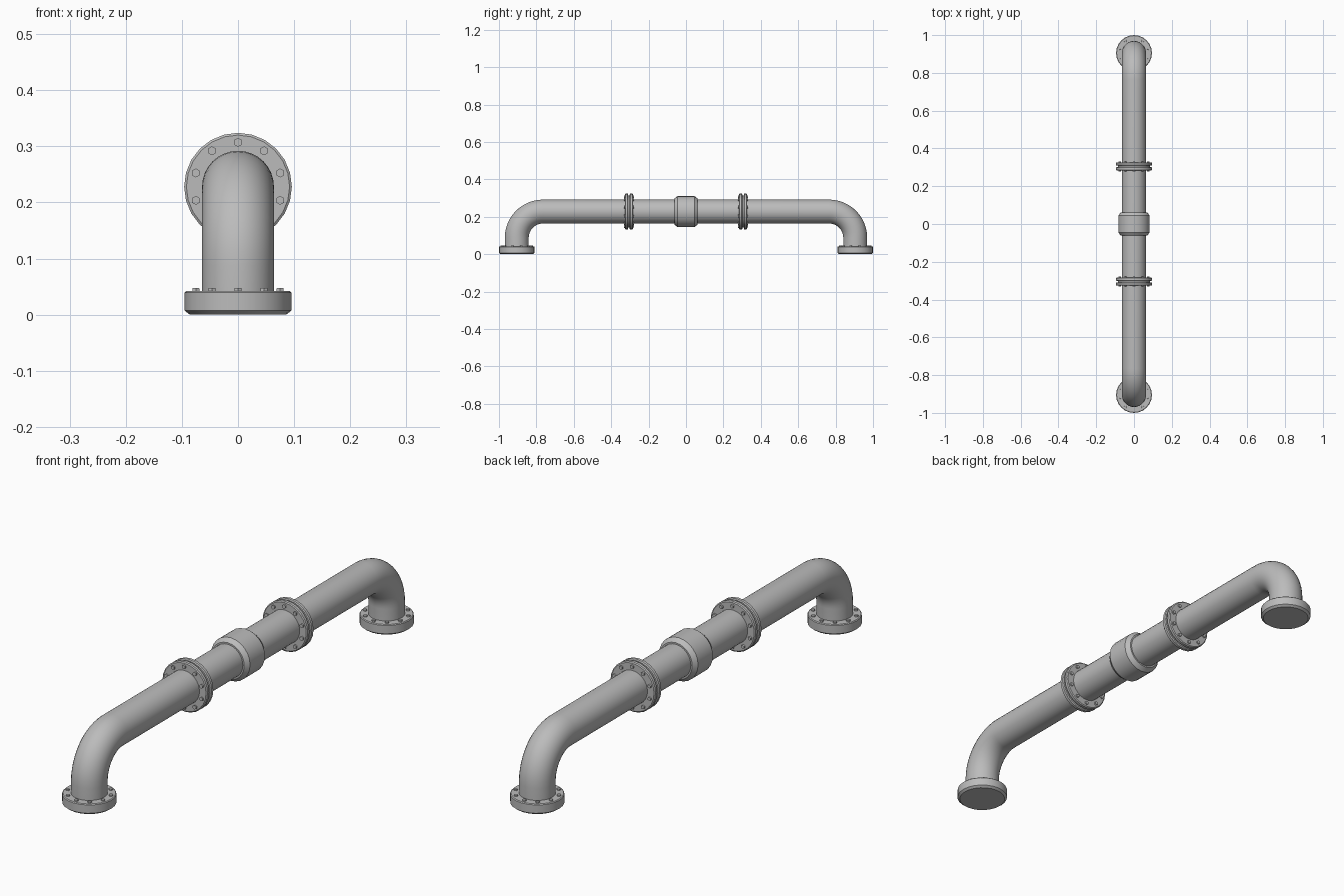
import bpy, bmesh
from math import sin, cos, pi, radians
from mathutils import Vector, Matrix

cube = bpy.data.objects.get("Cube")
if cube:
    bpy.data.objects.remove(cube, do_unlink=True)

AXIS_Z, PIPE_R, END_Y, BEND_R = 0.228, 0.064, 0.905, 0.14
FLANGE_R, BOLT_RING, BOLTS = 0.096, 0.079, 10

steel = bpy.data.materials.new("grey steel")
steel.use_nodes = True
colour = (0.5, 0.5, 0.5, 1)
steel.diffuse_color = colour
steel.node_tree.nodes["Principled BSDF"].inputs["Base Color"].default_value = colour


def finish(name, bm, matrix=Matrix()):
    bm.transform(matrix)
    bmesh.ops.recalc_face_normals(bm, faces=bm.faces)
    mesh = bpy.data.meshes.new(name)
    bm.to_mesh(mesh)
    bm.free()
    mesh.materials.append(steel)
    obj = bpy.data.objects.new(name, mesh)
    bpy.context.collection.objects.link(obj)
    bpy.ops.object.select_all(action="DESELECT")
    obj.select_set(True)
    bpy.context.view_layer.objects.active = obj
    bpy.ops.object.shade_smooth_by_angle(angle=radians(32))
    return obj


def skin(bm, rings):
    """Join successive rings of vertices and cap both ends."""
    n = len(rings[0])
    for a, b in zip(rings, rings[1:]):
        for i in range(n):
            j = (i + 1) % n
            bm.faces.new((a[i], a[j], b[j], b[i]))
    bm.faces.new(rings[0])
    bm.faces.new(rings[-1])


def lathe(name, profile, matrix, sides=24):
    """Turn (radius, height) points about local z."""
    bm = bmesh.new()
    rings = [[bm.verts.new((r * sin(2 * pi * i / sides), r * cos(2 * pi * i / sides), h))
              for i in range(sides)] for r, h in profile]
    skin(bm, rings)
    return finish(name, bm, matrix)


def bolt_ring(name, height, matrix):
    """Hexagonal bolt heads standing on a flange face at the given local height."""
    bm = bmesh.new()
    for i in range(BOLTS):
        a = 2 * pi * i / BOLTS
        place = Matrix.Translation((BOLT_RING * sin(a), BOLT_RING * cos(a), height))
        bmesh.ops.create_cone(bm, cap_ends=True, segments=6, radius1=0.008, radius2=0.007,
                              depth=0.012, matrix=place)
    return finish(name, bm, matrix)


# Main pipe with an elbow down at each end
half = [(END_Y, 0.03)]
for k in range(13):
    a = pi / 2 * k / 12
    half.append((END_Y - BEND_R + BEND_R * cos(a), AXIS_Z - BEND_R + BEND_R * sin(a)))
path = half + [(-y, z) for y, z in reversed(half)]
bm = bmesh.new()
rings = []
for k, (y, z) in enumerate(path):
    y0, z0 = path[max(k - 1, 0)]
    y1, z1 = path[min(k + 1, len(path) - 1)]
    if k in (0, len(path) - 1):
        tangent = Vector((0, 0, 1))
    elif k in (1, len(path) - 2):
        tangent = Vector((0, 0, 1 if k == 1 else -1))
    elif k in (len(half) - 1, len(half)):
        tangent = Vector((0, -1, 0))
    else:
        tangent = Vector((0, y1 - y0, z1 - z0)).normalized()
    if k == len(path) - 1:
        tangent = -tangent
    side = Vector((1, 0, 0))
    up = side.cross(tangent)
    rings.append([bm.verts.new(Vector((0, y, z)) + PIPE_R * (side * cos(t) + up * sin(t)))
                  for t in (2 * pi * i / 32 for i in range(32))])
skin(bm, rings)
finish("main_pipe", bm)

# Local z turned to lie along the pipe
along = Matrix.Rotation(-pi / 2, 4, "X")

for label, s in (("front", -1), ("back", 1)):
    # Foot flange with bevelled underside
    foot = Matrix.Translation((0, s * END_Y, 0))
    lathe(label + "_foot_flange",
          [(0.086, 0), (0.095, 0.007), (0.095, 0.039), (0.092, 0.042)], foot)
    bolt_ring(label + "_foot_bolts", 0.041, foot)

    # Bolted joint: two discs with a narrow gasket between them
    joint = Matrix.Translation((0, s * 0.305, AXIS_Z)) @ along
    lathe(label + "_joint_gasket", [(0.086, -0.005), (0.086, 0.005)], joint)
    for part, d in (("near", -1), ("far", 1)):
        lathe(f"{label}_{part}_joint_flange",
              [(0.092, d * 0.004), (FLANGE_R, d * 0.007),
               (FLANGE_R, d * 0.018), (0.092, d * 0.021)], joint)
        bolt_ring(f"{label}_{part}_joint_bolts", d * 0.021, joint)

# Central coupling sleeve with chamfered ends
lathe("coupling_sleeve",
      [(PIPE_R, -0.062), (0.07, -0.062), (0.083, -0.045),
       (0.083, 0.045), (0.07, 0.062), (PIPE_R, 0.062)],
      Matrix.Translation((0, 0, AXIS_Z)) @ along)
